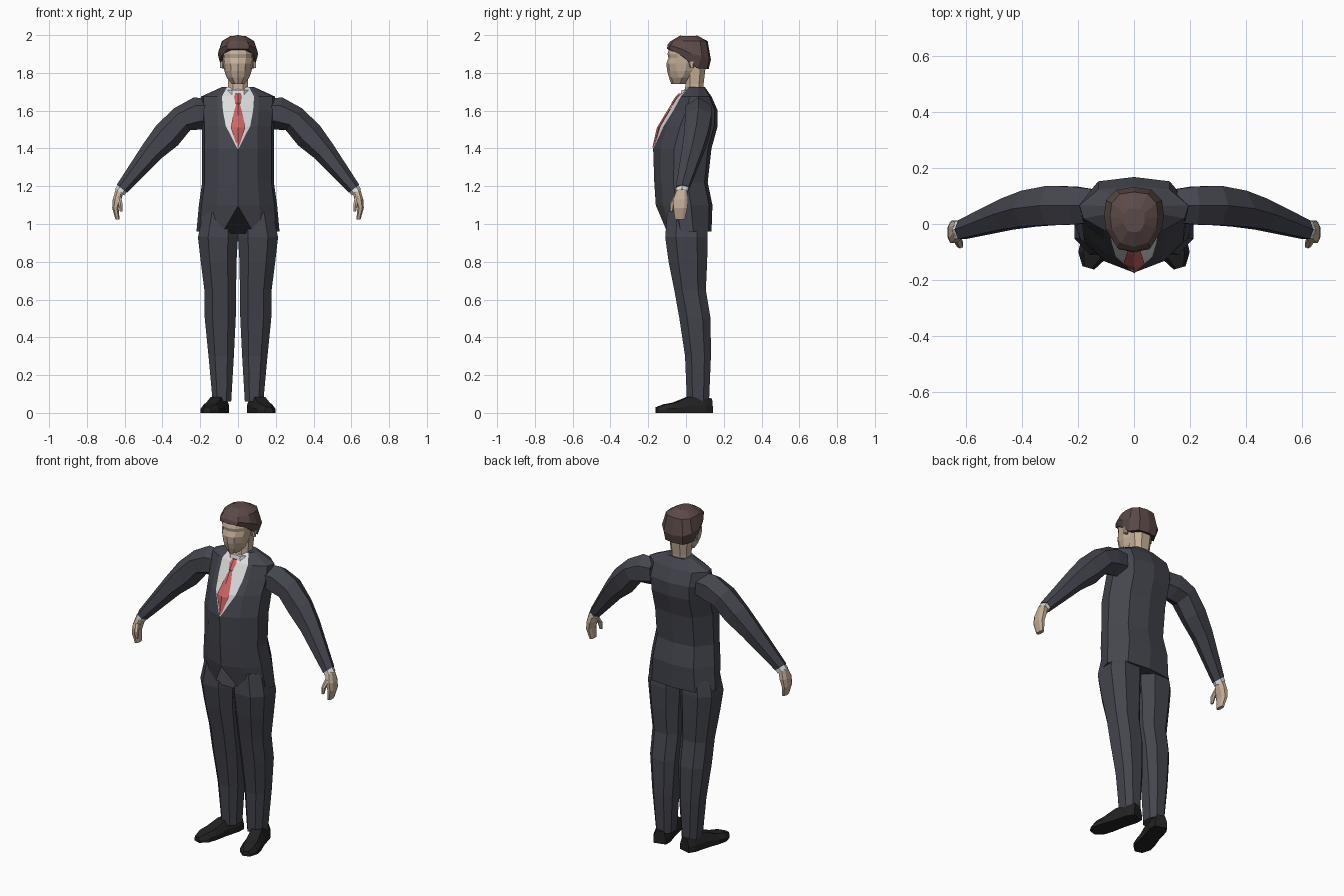
import bpy, bmesh, math
from mathutils import Vector


def material(name, rgb):
    m = bpy.data.materials.new(name)
    m.diffuse_color = (*rgb, 1)
    return m


SUIT = material("charcoal suit", (0.058, 0.060, 0.076))
SHIRT = material("white shirt", (0.72, 0.72, 0.72))
TIE = material("red tie", (0.62, 0.13, 0.13))
SKIN = material("skin", (0.56, 0.43, 0.32))
HAIR = material("brown hair", (0.105, 0.068, 0.062))
SHOE = material("black leather", (0.016, 0.016, 0.016))


def loft(name, rings, mats, rule=None):
    """Skin a list of equal-length rings with flat faces and closed ends."""
    bm = bmesh.new()
    rows = [[bm.verts.new(p) for p in r] for r in rings]
    n = len(rows[0])
    for j in range(len(rows) - 1):
        for i in range(n):
            k = (i + 1) % n
            f = bm.faces.new((rows[j][i], rows[j][k], rows[j + 1][k], rows[j + 1][i]))
            if rule:
                f.material_index = rule(j, i, n)
    bm.faces.new(rows[0][::-1])
    bm.faces.new(rows[-1])
    bmesh.ops.recalc_face_normals(bm, faces=bm.faces)
    me = bpy.data.meshes.new(name)
    bm.to_mesh(me)
    bm.free()
    for m in mats:
        me.materials.append(m)
    ob = bpy.data.objects.new(name, me)
    bpy.context.collection.objects.link(ob)
    return ob


def mirrored(half):
    """Close a half outline that runs from front centre to back centre."""
    return half + [(-x, y, z) for x, y, z in half[-2:0:-1]]


def oval(cx, cy, z, rx, ry, n=8, power=0.8):
    pts = []
    for i in range(n):
        a = 2 * math.pi * (i + 0.5) / n
        c, s = math.cos(a), math.sin(a)
        pts.append([math.copysign(abs(c) ** power, c), math.copysign(abs(s) ** power, s)])
    mx = max(p[0] for p in pts)
    my = max(p[1] for p in pts)
    return [(cx + rx * p[0] / mx, cy + ry * p[1] / my, z) for p in pts]


# Jacket: height, half width, front y, back y, lapel half opening
torso = [(0.96, 0.22, -0.12, 0.135, 0.085), (1.10, 0.207, -0.16, 0.14, 0.004),
         (1.22, 0.190, -0.168, 0.115, 0.004), (1.40, 0.190, -0.174, 0.135, 0.004),
         (1.52, 0.190, -0.142, 0.168, 0.065), (1.60, 0.197, -0.092, 0.168, 0.080),
         (1.675, 0.195, -0.045, 0.135, 0.085), (1.725, 0.085, 0.005, 0.100, 0.058)]
rings = []
for j, (z, w, f, b, v) in enumerate(torso):
    d = b - f
    mid = max(0.55 * w, v + 0.008)
    half = [(0, f, z), (v, f + d * 0.13 * v / mid, z), (mid, f + d * 0.13, z),
            (0.93 * w, f + d * 0.36, z), (w, f + d * 0.62, z),
            (0.65 * w, f + d * 0.94, z), (0, b, z)]
    if j == 0:  # cutaway at the front hem
        half[0] = (0, -0.158, 1.095)
        half[1] = (v, half[1][1], 0.95)
        half[2] = (mid, half[2][1], 0.95)
    rings.append(mirrored(half))
loft("jacket", rings, [SUIT, SHIRT], lambda j, i, n: int(j >= 3 and i in (0, n - 1)))

# Shirt collar and neck
loft("shirt_collar", [oval(0, 0.03, 1.64, 0.07, 0.07), oval(0, 0.035, 1.71, 0.062, 0.058)], [SHIRT])
loft("neck", [oval(0, 0.04, 1.66, 0.054, 0.05), oval(0, 0.045, 1.74, 0.052, 0.048),
              oval(0, 0.05, 1.84, 0.06, 0.055)], [SKIN])

# Tie: height, half width, y
tie = [(1.405, 0.003, -0.176), (1.51, 0.038, -0.152), (1.575, 0.026, -0.113),
       (1.635, 0.010, -0.076), (1.642, 0.014, -0.075), (1.672, 0.021, -0.055), (1.69, 0.014, -0.038)]
loft("tie", [[(-w, y + 0.008, z), (0, y - 0.002, z), (w, y + 0.008, z), (0, y + 0.016, z)]
             for z, w, y in tie], [TIE])

# Head: height, half width, front y, back y
head = [(1.74, 0.032, -0.078, 0.000), (1.775, 0.060, -0.090, 0.040), (1.81, 0.072, -0.100, 0.075),
        (1.85, 0.079, -0.104, 0.095), (1.88, 0.083, -0.093, 0.100), (1.90, 0.084, -0.098, 0.105),
        (1.945, 0.078, -0.085, 0.100)]
loft("head", [mirrored([(0, f, z), (0.5 * w, f + 0.012, z), (0.88 * w, f + 0.05, z),
                        (w, f + (b - f) * 0.55, z), (0.65 * w, f + (b - f) * 0.92, z), (0, b, z)])
              for z, w, f, b in head], [SKIN])

# Hair cap with sideburns and a low nape
hem = [(0, -0.100, 1.928), (0.055, -0.090, 1.925), (0.087, -0.02, 1.89), (0.094, 0.02, 1.855),
       (0.088, 0.06, 1.825), (0.058, 0.112, 1.82), (0, 0.120, 1.82)]
brow = [(0, -0.098, 1.95), (0.06, -0.083, 1.945), (0.100, -0.02, 1.925), (0.107, 0.03, 1.90),
        (0.100, 0.085, 1.89), (0.062, 0.123, 1.875), (0, 0.132, 1.87)]
crown = [(x * 0.80, 0.016 + (y - 0.016) * 0.85, 1.968) for x, y, z in brow]
peak = [(x * 0.36, 0.01 + (y - 0.01) * 0.38, 1.996) for x, y, z in brow]
peak[0], peak[-1] = (0, -0.03, 1.998), (0, 0.055, 2.0)
loft("hair", [mirrored(r) for r in (hem, brow, crown, peak)], [HAIR])

# Arm sections: x, y, z, half height, half depth
arm = [(0.15, 0.065, 1.59, 0.075, 0.06), (0.215, 0.066, 1.585, 0.087, 0.068),
       (0.295, 0.066, 1.555, 0.072, 0.070), (0.375, 0.055, 1.47, 0.078, 0.064),
       (0.455, 0.035, 1.385, 0.061, 0.055), (0.615, -0.02, 1.187, 0.034, 0.034)]
cuff = [(0.608, -0.018, 1.195, 0.030, 0.031), (0.627, -0.022, 1.168, 0.030, 0.032)]
# Hand and thumb sections: x, y, z, half x, half y
hand = [(0.625, -0.022, 1.185, 0.022, 0.026), (0.640, -0.028, 1.13, 0.023, 0.040),
        (0.649, -0.030, 1.085, 0.017, 0.037), (0.638, -0.032, 1.025, 0.011, 0.026)]
thumb = [(0.632, -0.050, 1.145, 0.013, 0.016), (0.622, -0.074, 1.105, 0.011, 0.014),
         (0.618, -0.078, 1.065, 0.007, 0.008)]
# Trouser sections: height, inner x, outer x, front y, back y
leg = [(1.06, 0.0, 0.185, -0.10, 0.105), (0.93, 0.0, 0.212, -0.11, 0.115),
       (0.80, 0.008, 0.197, -0.092, 0.112), (0.65, 0.010, 0.178, -0.062, 0.105),
       (0.50, 0.012, 0.176, -0.035, 0.130), (0.30, 0.022, 0.156, -0.005, 0.132),
       (0.06, 0.036, 0.134, 0.005, 0.122)]
# Shoe outline, heel to toe: distance along, half width, top height
shoe = [(0.0, 0.036, 0.075), (0.04, 0.048, 0.085), (0.13, 0.047, 0.083),
        (0.20, 0.053, 0.055), (0.255, 0.050, 0.045), (0.30, 0.022, 0.030)]


def tube(sections, s, n=6):
    """Rings set square to a path that bends in the front plane."""
    out = []
    for j, (x, y, z, h, d) in enumerate(sections):
        a = Vector(sections[max(j - 1, 0)][:3])
        b = Vector(sections[min(j + 1, len(sections) - 1)][:3])
        t = b - a
        up = Vector((-t.z, 0, t.x)).normalized()
        ring = []
        for i in range(n):
            q = 2 * math.pi * i / n
            p = Vector((x, y, z)) + up * h * math.cos(q) + Vector((0, d * math.sin(q) / 0.866, 0))
            ring.append((s * p.x, p.y, p.z))
        out.append(ring)
    return out


for side, s in (("right", 1), ("left", -1)):
    loft(side + "_sleeve", tube(arm, s), [SUIT])
    loft(side + "_cuff", tube(cuff, s), [SHIRT])
    loft(side + "_hand", [oval(s * x, y, z, a, b) for x, y, z, a, b in hand], [SKIN])
    loft(side + "_thumb", [oval(s * x, y, z, a, b, 6) for x, y, z, a, b in thumb], [SKIN])
    loft(side + "_ear", [oval(s * 0.083, 0.03, z, 0.012, r, 6)
                         for z, r in ((1.825, 0.009), (1.865, 0.018))], [SKIN])
    loft(side + "_trouser_leg", [oval(s * (i + o) / 2, (f + b) / 2, z, (o - i) / 2, (b - f) / 2)
                                 for z, i, o, f, b in leg], [SUIT])
    # Shoe points outward from heel to toe
    heel, way = Vector((0.082, 0.132, 0)), Vector((0.27, -0.96, 0)).normalized()
    across = Vector((-way.y, way.x, 0))
    rows = []
    for t, w, h in shoe:
        c = heel + way * t
        pts = [c + across * k * w + Vector((0, 0, q * h))
               for k, q in ((-1, 0), (-1, 0.45), (-0.62, 1), (0.62, 1), (1, 0.45), (1, 0))]
        rows.append([(s * p.x, p.y, p.z) for p in pts])
    loft(side + "_shoe", rows, [SHOE])
